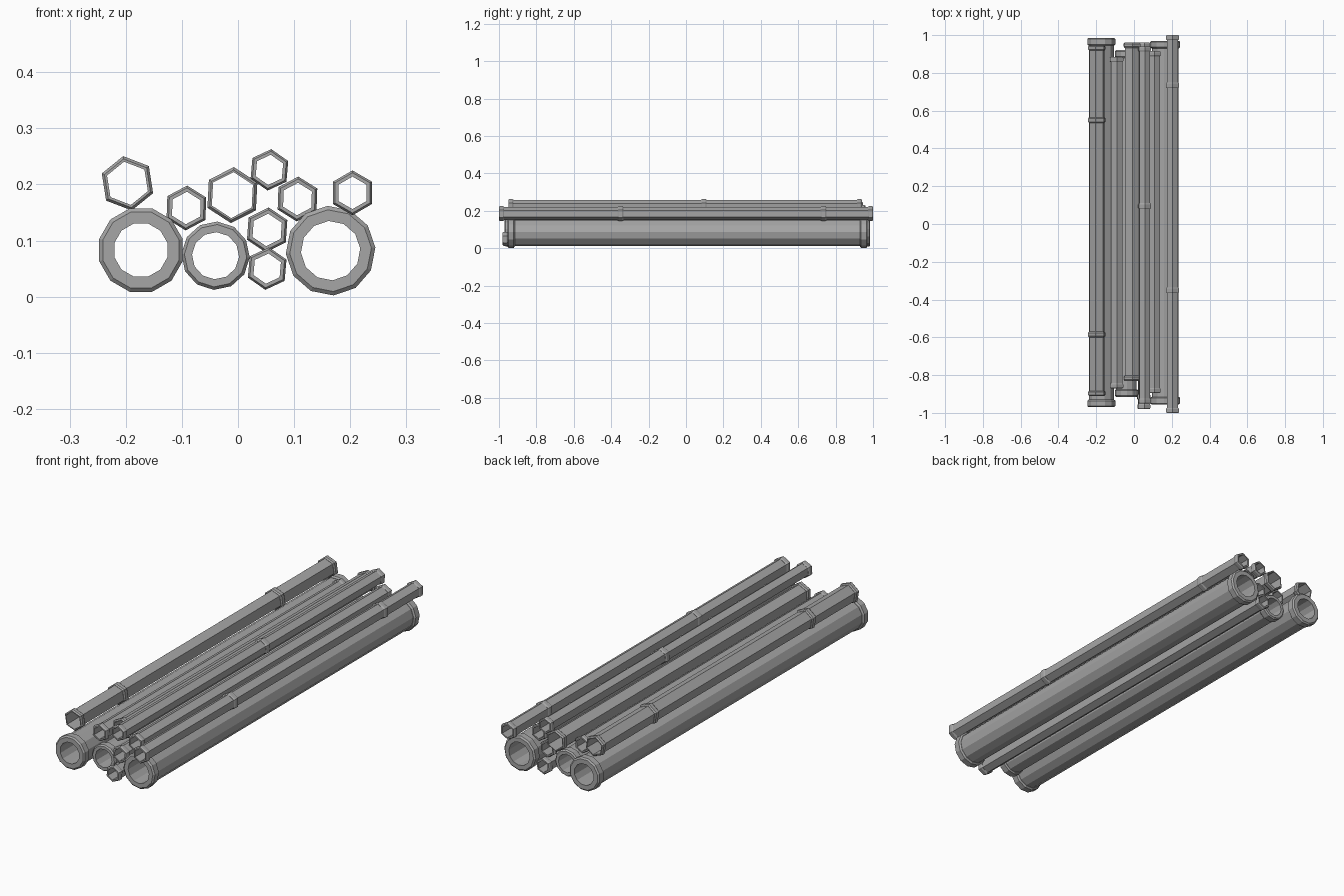
import bpy, bmesh, math

cube = bpy.data.objects.get("Cube")
if cube:
    bpy.data.objects.remove(cube, do_unlink=True)

steel = bpy.data.materials.new("grey steel")
steel.use_nodes = True
GREY = (0.38, 0.38, 0.38, 1)
steel.diffuse_color = GREY
steel.node_tree.nodes["Principled BSDF"].inputs["Base Color"].default_value = GREY


def collar(start, end, body, rim):
    """Raised ring with chamfered edges, as (radius, y) points."""
    c = 0.006
    mid = body + (rim - body) * 0.2
    return [(mid, start), (rim, start + c), (rim, end - c), (mid, end)]


def pipe(name, x, z, rim, hole, y0, y1, sides, turn, body_ratio, end_width, bands=()):
    """Hollow faceted pipe along y: end flanges, optional bands, open bore."""
    body = rim * body_ratio
    profile = [(hole, y0)] + collar(y0, y0 + end_width, body, rim)
    profile.append((body, y0 + end_width))
    for y in bands:
        profile.append((body, y - 0.015))
        profile += collar(y - 0.015, y + 0.015, body, rim)
        profile.append((body, y + 0.015))
    profile.append((body, y1 - end_width))
    profile += collar(y1 - end_width, y1, body, rim) + [(hole, y1)]

    bm = bmesh.new()
    rings = []
    for i in range(sides):
        a = math.radians(turn) + math.tau * i / sides
        rings.append([bm.verts.new((r * math.cos(a), y, r * math.sin(a)))
                      for r, y in profile])
    count = len(profile)
    for i in range(sides):
        here, there = rings[i], rings[(i + 1) % sides]
        for j in range(count):
            k = (j + 1) % count
            bm.faces.new((here[j], here[k], there[k], there[j]))
    bmesh.ops.recalc_face_normals(bm, faces=bm.faces)
    mesh = bpy.data.meshes.new(name)
    bm.to_mesh(mesh)
    bm.free()
    mesh.materials.append(steel)
    ob = bpy.data.objects.new(name, mesh)
    ob.location = (x, 0, z)
    bpy.context.collection.objects.link(ob)


# Large twelve-sided pipes on the ground
large = dict(sides=12, body_ratio=0.89, end_width=0.04)
pipe("large_pipe_right", -0.173, 0.083, 0.077, 0.049, -0.97, 0.985, turn=15, **large)
pipe("large_pipe_middle", -0.04, 0.073, 0.061, 0.042, -0.915, 0.92, turn=-3, **large)
pipe("large_pipe_left", 0.165, 0.082, 0.08, 0.053, -0.955, 0.97, turn=4, **large)

# Thin six-sided pipes stacked between and on top
thin = dict(sides=6, body_ratio=0.87, end_width=0.027)
pipe("thin_pipe_far_right", -0.197, 0.202, 0.049, 0.039, -0.91, 0.945, turn=39,
     bands=(-0.585, 0.55), **thin)
pipe("thin_pipe_right", -0.092, 0.158, 0.04, 0.029, -0.87, 0.885, turn=28, **thin)
pipe("thin_pipe_middle", -0.01, 0.181, 0.05, 0.041, -0.83, 0.96, turn=27, **thin)
pipe("thin_pipe_top", 0.056, 0.226, 0.037, 0.027, -0.95, 0.94, turn=25,
     bands=(0.095,), **thin)
pipe("thin_pipe_left", 0.106, 0.174, 0.04, 0.029, -0.895, 0.915, turn=28, **thin)
pipe("thin_pipe_far_left", 0.204, 0.185, 0.04, 0.029, -1.0, 1.0, turn=30,
     bands=(-0.35, 0.735), **thin)
pipe("thin_pipe_inner", 0.052, 0.119, 0.04, 0.029, -0.93, 0.93, turn=26, **thin)
pipe("thin_pipe_bottom", 0.052, 0.05, 0.038, 0.027, -0.98, 0.96, turn=25, **thin)
